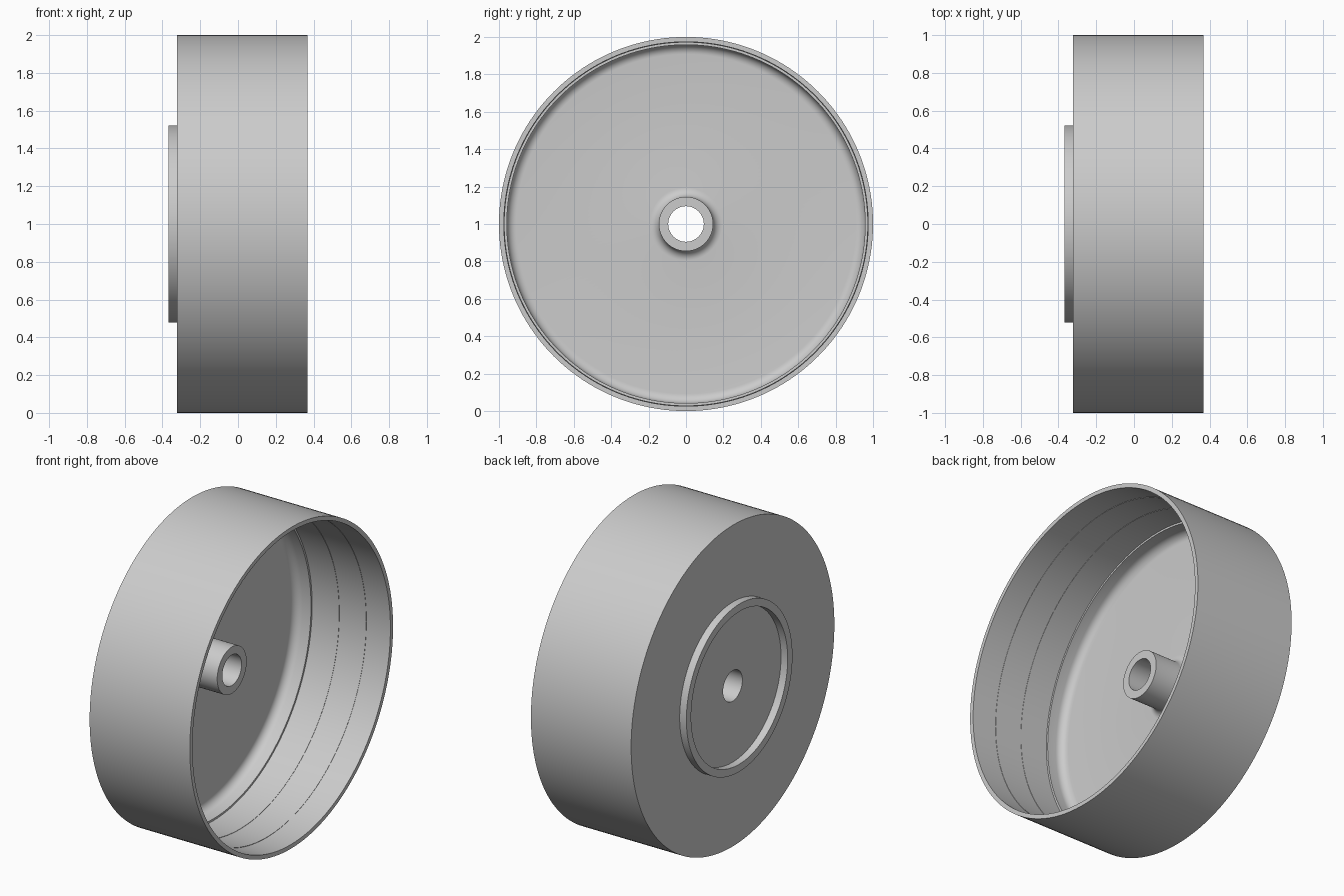
import bpy, bmesh
from math import pi, sin, cos, radians
from mathutils import Vector

cube = bpy.data.objects.get("Cube")
if cube:
    bpy.data.objects.remove(cube, do_unlink=True)

grey = bpy.data.materials.new("plain grey")
grey.use_nodes = True
colour = (0.6, 0.6, 0.6, 1)
grey.diffuse_color = colour
grey.node_tree.nodes["Principled BSDF"].inputs["Base Color"].default_value = colour


def arc(x, r, radius, start, end, steps=8):
    """Points of a fillet in the (x, r) plane, angles in degrees."""
    angles = [radians(start + (end - start) * i / steps) for i in range(steps + 1)]
    return [(x + radius * cos(a), r + radius * sin(a)) for a in angles]


def lathe(name, profile, steps=160):
    """Revolve a closed (x, r) profile around the horizontal axle."""
    bm = bmesh.new()
    verts = [bm.verts.new((x, 0, 1 + r)) for x, r in profile]
    edges = [bm.edges.new((v, verts[i - 1])) for i, v in enumerate(verts)]
    bmesh.ops.spin(bm, geom=verts + edges, cent=Vector((0, 0, 1)), axis=(1, 0, 0),
                   angle=2 * pi, steps=steps)
    bmesh.ops.remove_doubles(bm, verts=bm.verts, dist=0.0005)
    bmesh.ops.recalc_face_normals(bm, faces=bm.faces)
    mesh = bpy.data.meshes.new(name)
    bm.to_mesh(mesh)
    bm.free()
    obj = bpy.data.objects.new(name, mesh)
    bpy.context.collection.objects.link(obj)
    mesh.materials.append(grey)
    bpy.ops.object.select_all(action="DESELECT")
    obj.select_set(True)
    bpy.context.view_layer.objects.active = obj
    bpy.ops.object.shade_smooth_by_angle(angle=radians(30))
    return obj


back, rim, floor = -0.322, 0.368, -0.277
bore, hub, hub_end = 0.095, 0.145, -0.042
wall, step, seat = 0.974, 0.002, 0.958
fillet = 0.05

# Closed shell outline: back face with raised ring, outer wall, rim
profile = [(back, bore), (back, 0.475), (-0.368, 0.475), (-0.368, 0.522), (back, 0.522),
           (back, 1), (rim, 1), (rim, wall)]
# Inner wall narrowing in shallow steps towards the floor
for i, x in enumerate((0.203, 0.018)):
    profile += [(x, wall - i * step), (x, wall - (i + 1) * step)]
profile += [(-0.168, wall - 2 * step), (-0.168, seat)]
# Rounded corner into the floor, then rounded foot of the hub
profile += arc(floor + fillet, seat - fillet, fillet, 90, 180)
profile += arc(floor + fillet, hub + fillet, fillet, 180, 270)
# Hub end and bore
profile += [(hub_end, hub), (hub_end, bore)]

lathe("wheel_drum", profile)
